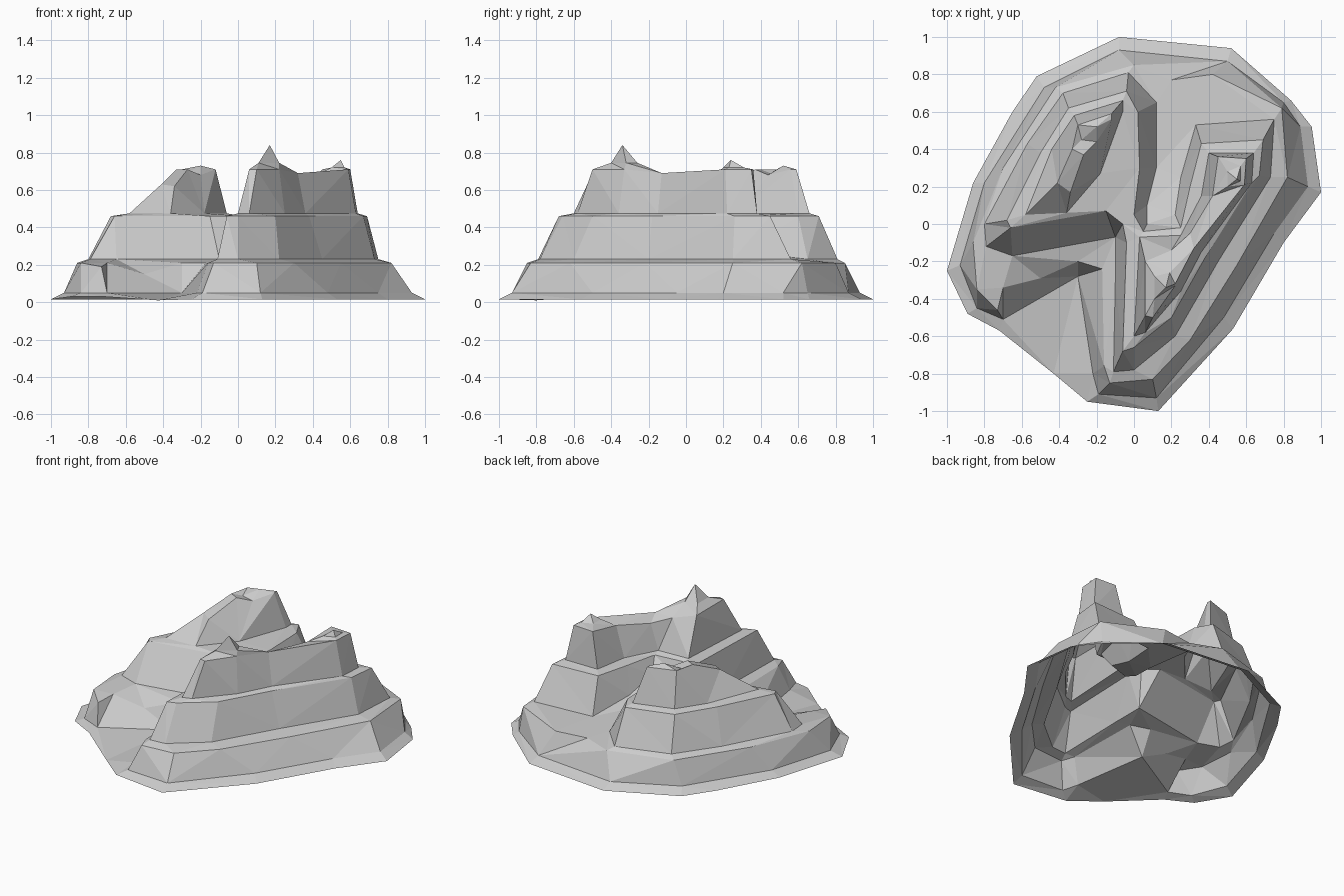
import bpy
from mathutils import Vector
from mathutils.geometry import delaunay_2d_cdt

# The mountain is a topographic model: closed contour lines at given heights,
# triangulated into one open-bottomed faceted shell.
pts, heights, edges = [], [], []


def contour(z, loop):
    """Add a closed contour; a third value on a point overrides the height."""
    start = len(pts)
    n = len(loop)
    for p in loop:
        pts.append(Vector(p[:2]))
        heights.append(p[2] if len(p) > 2 else z)
    edges.extend((start + i, start + (i + 1) % n) for i in range(n))


def spike(x, y, z):
    pts.append(Vector((x, y)))
    heights.append(z)


# ground outline
contour(0.015, [(-.08, 1), (.52, .94), (.84, .66), (.95, .52), (1, .17), (.8, -.1),
                (.53, -.56), (.13, -1), (-.25, -.95), (-.43, -.8, 0.01), (-.72, -.57, .03),
                (-.89, -.48, .03), (-1, -.25), (-.86, .22), (-.65, .6), (-.52, .79)])
# foot of the skirt, with the front gully running inwards
contour(0.05, [(-.08, .93), (.5, .87), (.8, .65), (.89, .52), (.93, .2), (.75, -.05),
               (.48, -.5), (.12, -.93), (-.19, -.91), (-.22, -.8), (-.3, -.28),
               (-.7, -.51), (-.84, -.45), (-.93, -.22), (-.8, .22), (-.48, .73)])
# first terrace edge
contour(0.21, [(0, .85), (.2, .77), (.42, .8), (.79, .62), (.82, .25), (.55, -.22),
               (.3, -.62), (.1, -.83), (-.13, -.85), (-.16, -.76), (-.17, -.24),
               (-.3, -.2), (-.5, -.29, .15), (-.7, -.34), (-.73, -.46, .19),
               (-.84, -.35), (-.86, -.1), (-.7, .3), (-.42, .73)])
# foot of the second cliff, with the back valley
contour(0.23, [(-.03, .81), (.12, .65), (.12, .3, .27), (.07, .1, .32), (.07, 0, .36),
               (.22, .05, .36), (.25, .25, .29), (.33, .53), (.75, .56), (.73, .25),
               (.45, -.2), (.22, -.6), (0, -.78), (-.11, -.79), (-.1, -.3),
               (-.1, -.07), (-.65, -.17), (-.79, -.12), (-.8, 0), (-.57, .43), (-.38, .7)])
# second terrace edge
contour(0.46, [(-.04, .71), (.02, .6), (.03, .3), (0, .05), (.05, -.04), (.25, -.02),
               (.3, .2), (.36, .43), (.69, .45), (.67, .26), (.38, -.18), (.2, -.5),
               (0, -.66), (-.06, -.68), (-.04, -.1), (-.06, 0), (-.15, .07),
               (-.66, -.02), (-.68, .02), (-.5, .38), (-.35, .62)])
# right ridge: foot of the upper cliff and its top edge
contour(0.475, [(0, -.6), (.06, -.58), (.25, -.36), (.36, -.15), (.63, .22), (.64, .38),
                (.4, .38), (.36, .15), (.25, -.06), (.03, -.07)])
contour(0.71, [(.06, -.49), (.1, -.5), (.22, -.33), (.32, -.13, .69), (.59, .21), (.6, .35),
               (.45, .36), (.42, .15, .68), (.3, -.05, .65), (.2, -.14, .68), (.06, -.2)])
# ridge peaks
contour(0.745, [(.11, -.4), (.22, -.32), (.19, -.26), (.11, -.28)])
spike(.17, -.34, .84)
contour(0.72, [(.5, .2), (.57, .23), (.57, .31), (.5, .28)])
spike(.55, .24, .76)
# left mesa: foot, sloping shoulder and crest
contour(0.475, [(-.58, .05), (-.36, .06), (-.18, .27), (-.06, .6), (-.06, .66),
                (-.32, .58), (-.44, .4)])
contour(0.71, [(-.41, .22, .63), (-.34, .17, .62), (-.27, .37), (-.2, .44, .68),
               (-.12, .56), (-.12, .59), (-.3, .53), (-.33, .4)])
spike(-.2, .52, .73)
spike(-.28, .45, .69)

# triangulate and lift each point to its contour height
flat, _, faces, origins, _, _ = delaunay_2d_cdt(pts, edges, [], 1, 1e-5)
verts = [(p.x, p.y, heights[o[0]] if o else .3) for p, o in zip(flat, origins)]
mesh = bpy.data.meshes.new("terraced_mountain")
mesh.from_pydata(verts, [], faces)
mesh.update()
bpy.context.collection.objects.link(bpy.data.objects.new("terraced_mountain", mesh))
